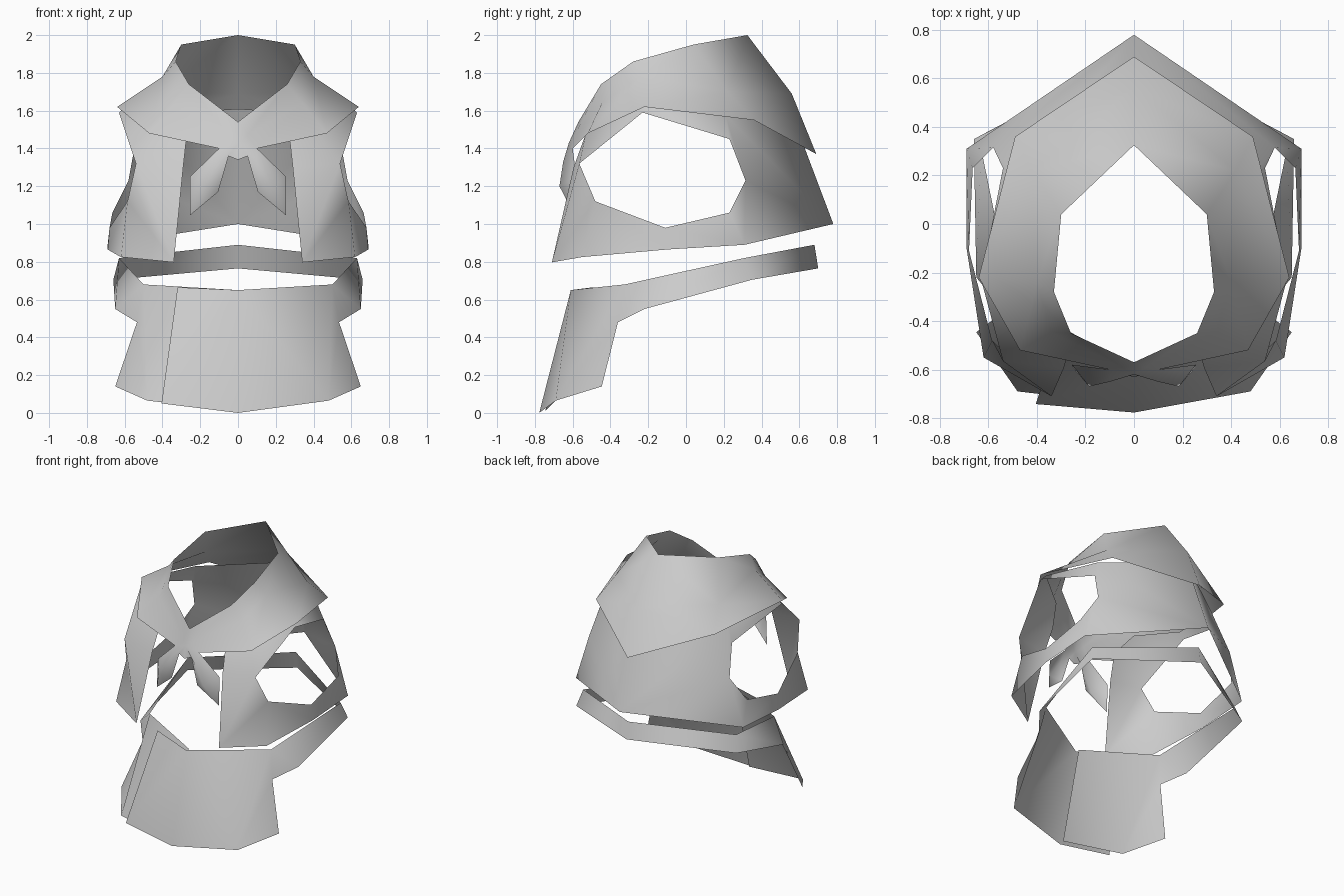
import bpy
import bmesh
from mathutils import Vector

# Remove the default cube only
default_cube = bpy.data.objects.get("Cube")
if default_cube:
    bpy.data.objects.remove(default_cube, do_unlink=True)

# One plain grey for every plate
GREY = (0.6, 0.6, 0.6, 1.0)
plate_grey = bpy.data.materials.new("plate_grey")
plate_grey.use_nodes = True
plate_grey.diffuse_color = GREY
plate_grey.node_tree.nodes["Principled BSDF"].inputs["Base Color"].default_value = GREY


def sheet(name, points, faces, mirrored=True):
    """Make a thin smooth plate from named points; each face is a word of point names."""
    bm = bmesh.new()
    verts = {key: bm.verts.new(co) for key, co in points.items()}
    for word in faces.split():
        bm.faces.new([verts[key] for key in word])
    bmesh.ops.recalc_face_normals(bm, faces=bm.faces)

    # Point the normals away from the middle axis
    outward = 0.0
    for face in bm.faces:
        face.smooth = True
        middle = face.calc_center_median()
        outward += face.normal.dot(Vector((middle.x, middle.y, 0.0))) * face.calc_area()
    if outward < 0:
        bmesh.ops.reverse_faces(bm, faces=bm.faces)

    mesh = bpy.data.meshes.new(name)
    bm.to_mesh(mesh)
    bm.free()
    mesh.materials.append(plate_grey)
    obj = bpy.data.objects.new(name, mesh)
    bpy.context.collection.objects.link(obj)
    if mirrored:
        mirror = obj.modifiers.new("left_right_mirror", 'MIRROR')
        mirror.use_axis[0] = True
        mirror.use_clip = True
        mirror.merge_threshold = 0.001


# Crown: open ring, from the top opening (a-e) over a middle loop (f-j)
# to the lower edge (k-o), running from the back to the front.
# Capitals: the nose bridge and the ridged petal hanging from it.
sheet("crown_and_nose_guard", dict(
    a=(0, .325, 2), b=(.3, .04, 1.95), c=(.33, -.28, 1.86),
    d=(.26, -.45, 1.74), e=(0, -.57, 1.54),
    f=(0, .56, 1.69), g=(.42, .22, 1.7), h=(.4, -.24, 1.78),
    i=(.34, -.445, 1.64), j=(.05, -.59, 1.47),
    k=(0, .69, 1.37), l=(.49, .36, 1.55), m=(.64, -.22, 1.62),
    n=(.47, -.52, 1.48), o=(.1, -.6, 1.4),
    N=(0, -.62, 1.43), C=(0, -.63, 1.34), I=(.05, -.62, 1.36),
    R=(.1, -.65, 1.33), S=(.185, -.67, 1.2),
    L=(.105, -.63, 1.17), O=(.255, -.58, 1.25), T=(.255, -.59, 1.045),
), "abgf bchg cdih deji fglk ghml hinm ijon ejoN oNCIR oRSO RILS OST SLT")

# Side and back shell: bottom edge (a-f), ear opening (g-m),
# top edge tucked under the crown (p-t), front edge of the cheek (w)
sheet("side_and_back_shell", dict(
    a=(0, .78, 1), b=(.69, .31, .89), c=(.69, -.1, .865),
    d=(.62, -.55, .825), f=(.34, -.71, .797),
    g=(.54, -.565, 1.32), h=(.585, -.48, 1.12), i=(.68, -.11, .98),
    j=(.665, .23, 1.06), k=(.58, .315, 1.23), l=(.54, .23, 1.45),
    m=(.63, -.23, 1.59),
    p=(0, .55, 1.61), q=(.5, .21, 1.575), r=(.59, -.22, 1.63),
    s=(.34, -.41, 1.59), t=(.27, -.53, 1.48), w=(.29, -.595, 1.3),
), "abk akqp bcij bjk cdhi dfh fgh fwg gwts klq lmrq mgsr")

# Collar: band rising to the back, with a wide bib at the front.
# Capitals are the model's right half, whose bib ends just behind the other.
collar = dict(
    a=(0, .68, .89), b=(.63, .31, .82), c=(.5, -.325, .68), d=(0, -.61, .65),
    e=(0, .7, .765), f=(.66, .35, .705), g=(.65, -.22, .55),
    h=(.535, -.36, .48), i=(.65, -.446, .14), j=(.48, -.69, .065),
    k=(0, -.777, 0),
)
right_half = {key.upper(): (-x, y, z) for key, (x, y, z) in collar.items() if key not in "ae"}
collar.update(right_half)
collar.update(
    D=(0, -.58, .65), K=(0, -.745, .01),
    # Free corners of the overlapping flap
    P=(-.32, -.49, .665), Q=(-.405, -.742, .05),
)
half_faces = "bcgf chg cjih cdj dkj "
sheet("collar", collar,
      half_faces + half_faces.upper() + "abfe aBFe dkQ dQP", mirrored=False)
